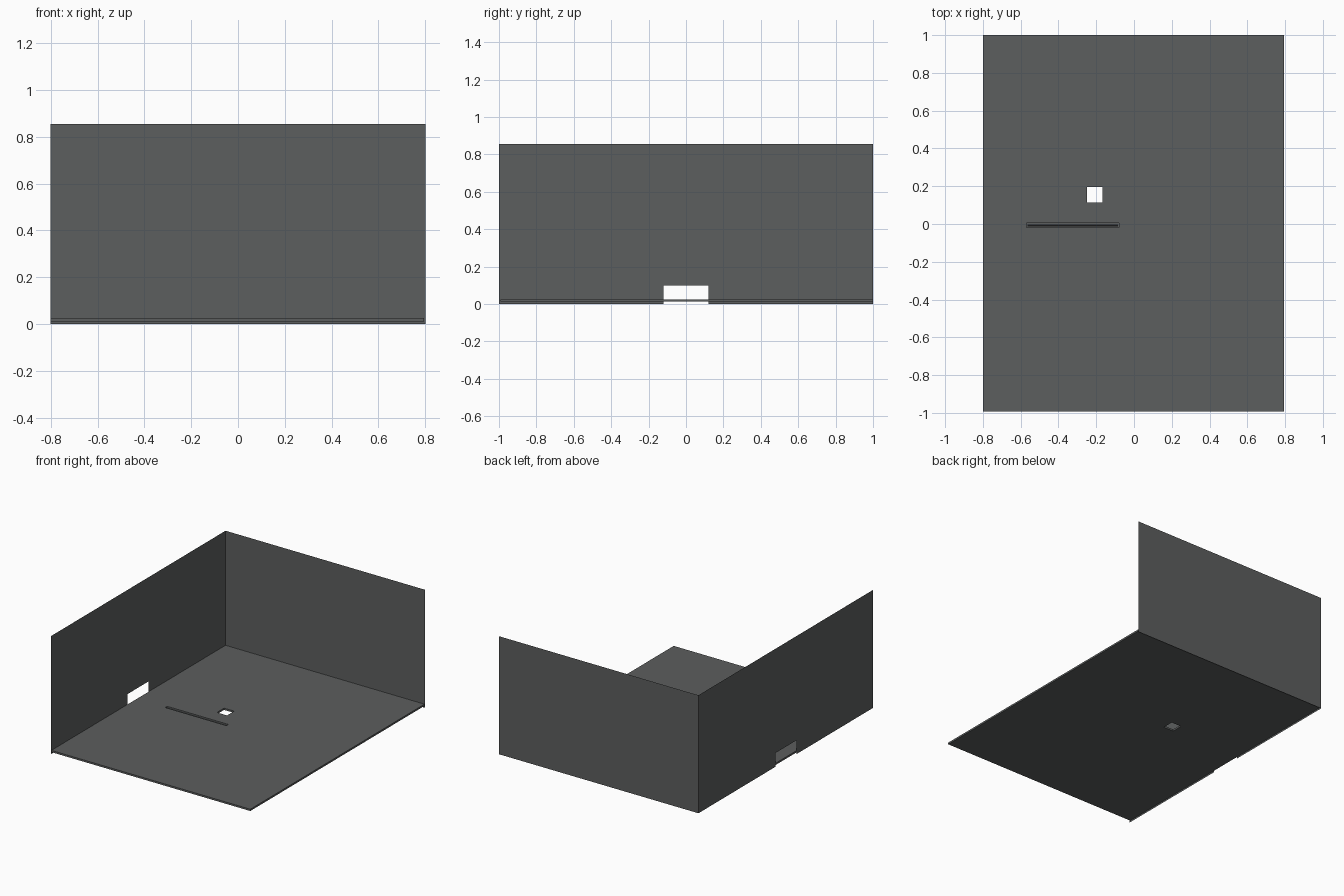
import bpy

if "Cube" in bpy.data.objects:
    bpy.data.objects.remove(bpy.data.objects["Cube"])

# Dark sheet material, and a near-black one for the slit
def material(name, colour):
    m = bpy.data.materials.new(name)
    m.diffuse_color = (*colour, 1)
    m.use_nodes = True
    m.node_tree.nodes["Principled BSDF"].inputs["Base Color"].default_value = m.diffuse_color
    return m


dark = material("dark_sheet", (0.107, 0.112, 0.112))
black = material("slit_black", (0.01, 0.01, 0.01))


def mesh_object(name, verts, faces):
    me = bpy.data.meshes.new(name)
    me.from_pydata(verts, [], faces)
    me.update()
    me.materials.append(dark)
    ob = bpy.data.objects.new(name, me)
    bpy.context.collection.objects.link(ob)
    return ob


def box(name, x0, x1, y0, y1, z0, z1, mat=dark):
    bpy.ops.mesh.primitive_cube_add(
        size=1, location=((x0 + x1) / 2, (y0 + y1) / 2, (z0 + z1) / 2))
    ob = bpy.context.object
    ob.name = name
    ob.scale = (x1 - x0, y1 - y0, z1 - z0)
    bpy.ops.object.transform_apply(location=True, rotation=False, scale=True)
    ob.data.materials.append(mat)
    return ob


def cut(target, cutter):
    mod = target.modifiers.new(cutter.name, 'BOOLEAN')
    mod.operation = 'DIFFERENCE'
    mod.solver = 'EXACT'
    mod.object = cutter
    bpy.context.view_layer.objects.active = target
    bpy.ops.object.modifier_apply(modifier=mod.name)
    bpy.data.objects.remove(cutter)


W, D, H = 0.8, 1.0, 0.855

# Floor sheet with a square opening and a narrow groove
floor = box("floor_sheet", -W, 0.794, -0.993, D, 0.012, 0.025)
cut(floor, box("opening_cutter", -0.248, -0.167, 0.113, 0.195, -0.1, 0.1))
cut(floor, box("groove_cutter", -0.57, -0.08, -0.019, 0.004, 0.0135, 0.1))

# Dark slit along the groove
box("groove_slit", -0.563, -0.085, -0.012, -0.003, 0.013, 0.0155, black)

# Back wall, a thin single sheet
mesh_object("back_wall",
            [(-W, D, 0), (W, D, 0), (W, D, H), (-W, D, H)], [(0, 1, 2, 3)])

# Left wall, a thin sheet with a notch at the bottom
profile = [(D, 0), (D, H), (-D, H), (-D, 0), (-0.12, 0), (-0.12, 0.1), (0.12, 0.1), (0.12, 0)]
mesh_object("left_wall", [(-W, y, z) for y, z in profile], [tuple(range(8))])
